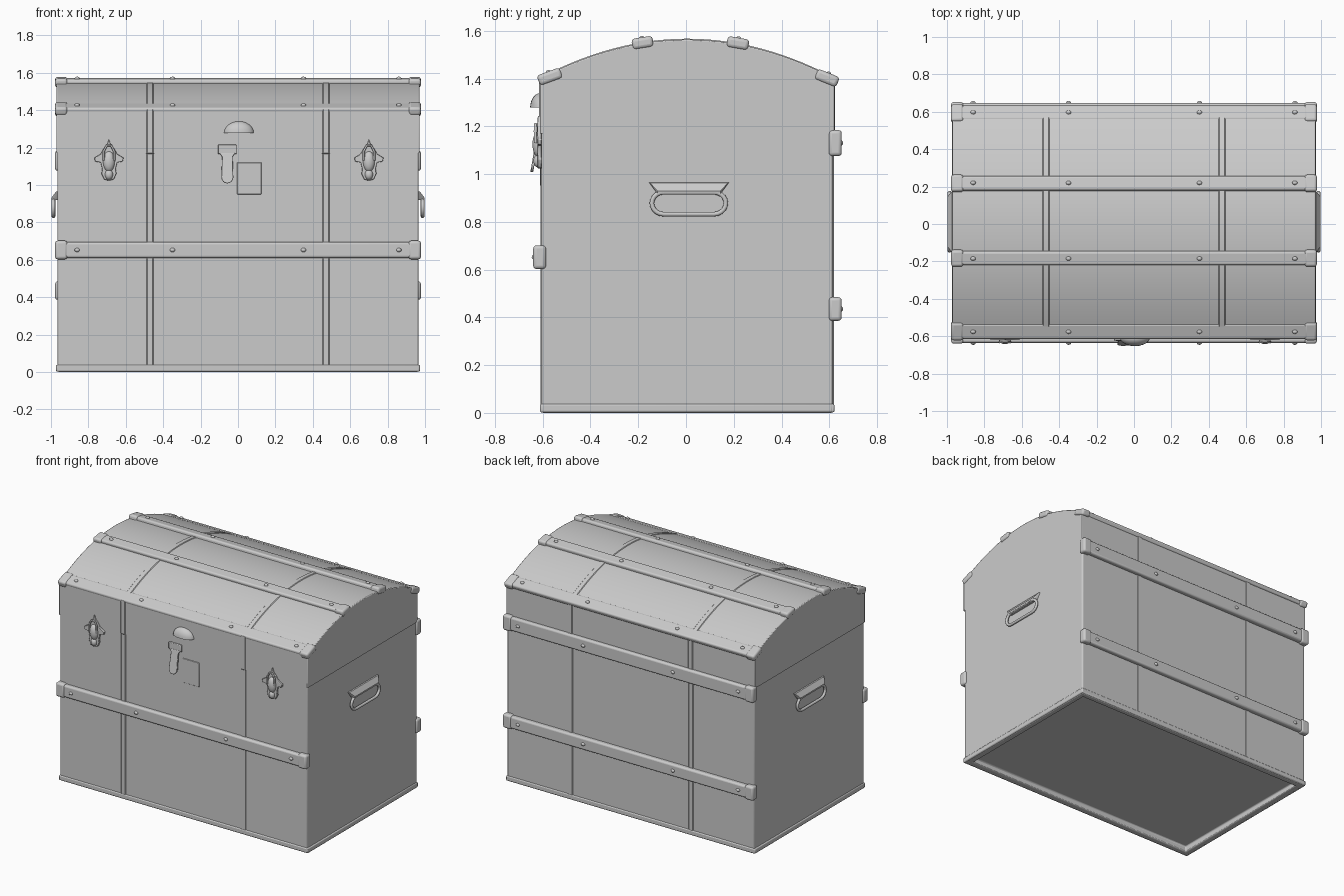
import bpy, bmesh
from math import radians, sin, cos, pi
from mathutils import Vector, Matrix

if "Cube" in bpy.data.objects:
    bpy.data.objects.remove(bpy.data.objects["Cube"])

CY = 0.005                       # centre line of the trunk in y


def finish(bm, name, bevel=0.0, segs=2, angle=35):
    bmesh.ops.recalc_face_normals(bm, faces=bm.faces)
    me = bpy.data.meshes.new(name)
    bm.to_mesh(me)
    bm.free()
    ob = bpy.data.objects.new(name, me)
    bpy.context.collection.objects.link(ob)
    if bevel:
        m = ob.modifiers.new("bevel", 'BEVEL')
        m.width, m.segments, m.limit_method = bevel, segs, 'ANGLE'
    bpy.ops.object.select_all(action='DESELECT')
    ob.select_set(True)
    bpy.context.view_layer.objects.active = ob
    bpy.ops.object.shade_smooth_by_angle(angle=radians(angle))
    return ob


def box(name, loc, size, rot_x=0.0, bevel=0.0, segs=2):
    bm = bmesh.new()
    bmesh.ops.create_cube(bm, size=1, matrix=Matrix.LocRotScale(
        Vector(loc), Matrix.Rotation(rot_x, 3, 'X'), Vector(size)))
    return finish(bm, name, bevel, segs)


def prism(name, pts, vec, bevel=0.0, drop=None):
    """Extrude a closed 3D outline along vec; optionally drop faces."""
    bm = bmesh.new()
    f = bm.faces.new([bm.verts.new(p) for p in pts])
    r = bmesh.ops.extrude_face_region(bm, geom=[f], use_keep_orig=True)
    bmesh.ops.translate(bm, vec=vec, verts=[v for v in r['geom'] if isinstance(v, bmesh.types.BMVert)])
    if drop:
        bmesh.ops.delete(bm, geom=[g for g in bm.faces if drop(g)], context='FACES')
    return finish(bm, name, bevel)


def dome(name, loc, scale, cut=None):
    """Squashed sphere, optionally cut flat below a plane through its centre."""
    bm = bmesh.new()
    bmesh.ops.create_uvsphere(bm, u_segments=20, v_segments=12, radius=1)
    if cut:
        bmesh.ops.bisect_plane(bm, geom=bm.verts[:] + bm.edges[:] + bm.faces[:],
                               plane_co=(0, 0, 0), plane_no=cut, clear_inner=True)
        bmesh.ops.holes_fill(bm, edges=[e for e in bm.edges if e.is_boundary])
    bmesh.ops.transform(bm, verts=bm.verts, matrix=Matrix.LocRotScale(Vector(loc), None, Vector(scale)))
    return finish(bm, name)


def tube(name, pts, r, cyclic=False):
    cu = bpy.data.curves.new(name, 'CURVE')
    cu.dimensions, cu.bevel_depth, cu.bevel_resolution = '3D', r, 3
    sp = cu.splines.new('POLY')
    sp.points.add(len(pts) - 1)
    for p, co in zip(sp.points, pts):
        p.co = (*co, 1)
    sp.use_cyclic_u = cyclic
    ob = bpy.data.objects.new(name, cu)
    bpy.context.collection.objects.link(ob)
    bpy.ops.object.select_all(action='DESELECT')
    ob.select_set(True)
    bpy.context.view_layer.objects.active = ob
    bpy.ops.object.convert(target='MESH')
    bpy.ops.object.shade_smooth_by_angle(angle=radians(40))


def arch(y):
    return 1.563 - 0.43 * y * y


# Trunk body with a recessed underside and open top (closed by the lid)
bm = bmesh.new()
bmesh.ops.create_cube(bm, size=1, matrix=Matrix.LocRotScale(
    Vector((0, CY, 0.59)), None, Vector((1.932, 1.222, 1.18))))
bm.normal_update()
bmesh.ops.delete(bm, geom=[f for f in bm.faces if f.normal.z > 0.5], context='FACES')
base = [f for f in bm.faces if f.normal.z < -0.5]
bmesh.ops.inset_region(bm, faces=base, thickness=0.06)
r = bmesh.ops.extrude_face_region(bm, geom=base)
bmesh.ops.translate(bm, vec=(0, 0, 0.04), verts=[v for v in r['geom'] if isinstance(v, bmesh.types.BMVert)])
bmesh.ops.delete(bm, geom=[f for f in base if f.is_valid], context='FACES')
finish(bm, "trunk_body", 0.008)

# Domed lid, slightly larger than the body
ys = [-0.616 + 1.232 * i / 28 for i in range(29)]
outline = [(-0.616, 1.17)] + [(y, arch(y)) for y in ys] + [(0.616, 1.17)]
prism("domed_lid", [(-0.971, y + CY, z) for y, z in outline], (1.942, 0, 0), 0.005,
      drop=lambda f: all(v.co.z < 1.18 for v in f.verts))

# Edging around the foot
for s in (-1, 1):
    box("foot_edging_long", (0, CY + s * 0.606, 0.02), (1.944, 0.022, 0.036), 0, 0.007)
    box("foot_edging_short", (s * 0.962, CY, 0.02), (0.022, 1.22, 0.036), 0, 0.007)

# Thin sheet seams running up the front, over the lid and down the back
path = [(-0.611, 0.02), (-0.611, 1.165), (-0.616, 1.17)] + [(y, arch(y)) for y in ys] \
    + [(0.616, 1.17), (0.611, 1.165), (0.611, 0.02)]
for x in (-0.47, 0.47):
    bm = bmesh.new()
    rows = []
    for y, z in path:
        yo = y + (0.004 if y > 0.6 else -0.004 if y < -0.6 else 0) + CY
        zo = z + (0.004 if z > 1.3 else 0)
        rows.append([bm.verts.new((x + d, yo - n * (0.008 if abs(y) > 0.6 else 0), zo - n * (0.008 if z > 1.3 else 0)))
                     if n == 0 or y < 0 else
                     bm.verts.new((x + d, yo - 0.008 * (y > 0.6), zo - 0.008 * (z > 1.3)))
                     for d, n in ((-0.022, 1), (-0.014, 0), (0.014, 0), (0.022, 1))])
    for row in rows:                     # strip edges sink into the surface
        for k in (0, 3):
            v = row[k]
            v.co.y = row[1].co.y + (0.008 if v.co.y < -0.6 else -0.008 if v.co.y > 0.6 else 0)
    for a, b in zip(rows, rows[1:]):
        for k in range(3):
            bm.faces.new((a[k], a[k + 1], b[k + 1], b[k]))
    finish(bm, "sheet_seam")


# Wooden slats with metal end clamps and nails
def slat(name, y, z, width, thick, rot):
    n = Vector((0, -sin(rot), cos(rot)))
    box(name, (0, y, z), (1.936, width, thick), rot, 0.012, 3)
    for s in (-1, 1):
        box(name + "_clamp", (s * 0.945, y, z), (0.066, width + 0.014, thick + 0.010), rot, 0.014, 3)
        for x in (0.35, 0.86):
            p = Vector((s * x, y, z)) + n * (thick / 2)
            dome(name + "_nail", p, (0.014, 0.011, 0.011))


slat("front_slat", -0.613, 0.652, 0.085, 0.044, radians(90))
slat("back_slat_upper", 0.625, 1.130, 0.095, 0.044, radians(-90))
slat("back_slat_lower", 0.625, 0.435, 0.085, 0.044, radians(-90))
slat("top_slat_front", -0.182, 1.550, 0.075, 0.036, radians(9))
slat("top_slat_back", 0.217, 1.548, 0.078, 0.036, radians(-10))
slat("edge_slat_front", -0.570, 1.408, 0.088, 0.036, radians(20))
slat("edge_slat_back", 0.590, 1.402, 0.085, 0.036, radians(-22))

# Front latches
half = [(0.0, 1.245), (0.010, 1.215), (0.028, 1.195), (0.045, 1.165), (0.078, 1.145), (0.074, 1.125),
        (0.044, 1.120), (0.036, 1.085), (0.040, 1.060), (0.026, 1.030), (0.0, 1.022)]
sil = half + [(-x, z) for x, z in half[-2:0:-1]]
for cx in (-0.69, 0.70):
    prism("latch_plate", [(cx + x, -0.605, z) for x, z in sil], (0, -0.016, 0), 0.003)
    dome("latch_lever", (cx, -0.617, 1.125), (0.032, 0.026, 0.055))
    dome("latch_tip", (cx, -0.617, 1.055), (0.022, 0.022, 0.028))
    tube("latch_loop", [(cx - 0.028, -0.63, 1.13), (cx - 0.028, -0.632, 1.18), (cx - 0.012, -0.63, 1.21),
                        (cx + 0.012, -0.63, 1.21), (cx + 0.028, -0.632, 1.18), (cx + 0.028, -0.63, 1.13)], 0.006)

# Lock: pull cap, hasp and plate
dome("lock_pull_cap", (0.005, -0.608, 1.278), (0.08, 0.045, 0.062), cut=(0, 0, 1))
box("lock_plate", (0.06, -0.607, 1.035), (0.13, 0.008, 0.17), 0, 0.003)
hasp = [(-0.10, 1.172), (-0.085, 1.15), (-0.089, 1.04)] \
    + [(-0.057 + 0.032 * cos(a), 1.04 + 0.032 * sin(a)) for a in [pi + pi * i / 8 for i in range(1, 8)]] \
    + [(-0.025, 1.04), (-0.029, 1.15), (-0.014, 1.172)]
prism("lock_hasp", [(x, -0.612 - 0.17 * (1.172 - z), z) for x, z in hasp], (0, -0.012, 0), 0.003)
box("hasp_hinge", (-0.057, -0.617, 1.19), (0.10, 0.012, 0.05), 0, 0.004)

# Side handles: wedge bracket and hanging ring
for s in (-1, 1):
    bm = bmesh.new()
    for x, y, z in ((0.966, -0.155, 0.965), (0.966, 0.18, 0.965), (0.974, -0.15, 0.963), (0.974, 0.175, 0.963),
                    (0.966, -0.12, 0.918), (0.966, 0.145, 0.918), (0.998, -0.12, 0.930), (0.998, 0.145, 0.930),
                    (0.996, -0.12, 0.918), (0.996, 0.145, 0.918)):
        bm.verts.new((s * x, y, z))
    bmesh.ops.convex_hull(bm, input=bm.verts)
    finish(bm, "handle_bracket")
    ring = [(s * 0.987, 0.012 + c * 0.105 + 0.05 * sin(a) * c, 0.878 + 0.046 * cos(a) * c)
            for c in (1, -1) for a in [pi * i / 10 for i in range(11)]]
    tube("handle_ring", ring, 0.010, cyclic=True)
